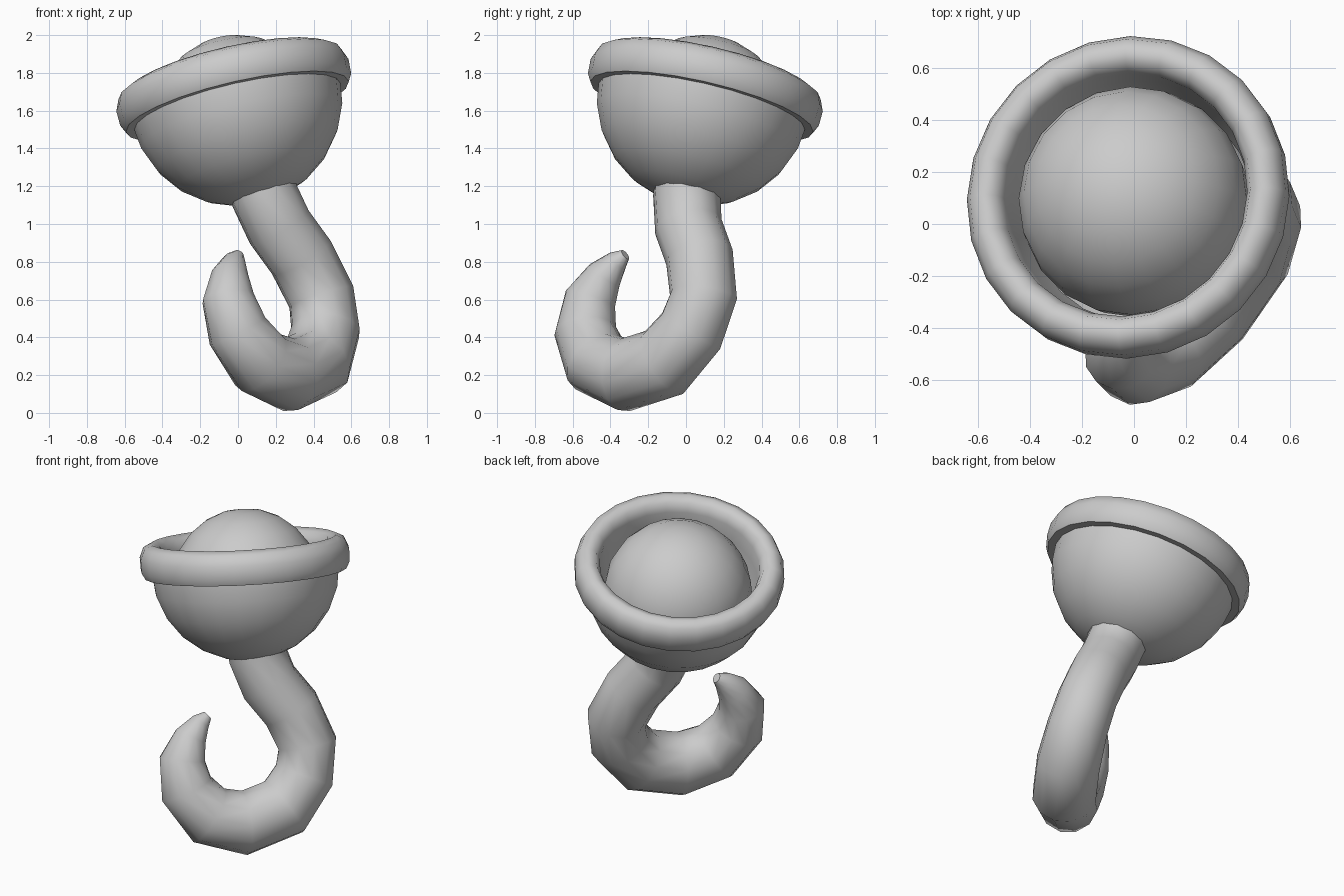
import bpy, bmesh, math
from mathutils import Vector

if "Cube" in bpy.data.objects:
    bpy.data.objects.remove(bpy.data.objects["Cube"])

C = Vector((-0.01, 0.09, 1.65))                 # centre of the bowl mouth
A = Vector((-0.22, 0.22, 0.95)).normalized()    # leaning axis of the whole piece
TILT = Vector((0, 0, 1)).rotation_difference(A)


def make_object(name, rings, closed=False, cap_start=False, cap_end=False, angle=50):
    """Skin a list of equal point rings into a smooth mesh."""
    bm = bmesh.new()
    vr = [[bm.verts.new(p) for p in ring] for ring in rings]
    n = len(vr[0])
    pairs = list(zip(vr, vr[1:])) + ([(vr[-1], vr[0])] if closed else [])
    for a, b in pairs:
        for i in range(n):
            j = (i + 1) % n
            bm.faces.new((a[i], a[j], b[j], b[i]))
    if cap_start:
        bm.faces.new(vr[0][::-1])
    if cap_end:
        bm.faces.new(vr[-1])
    bmesh.ops.recalc_face_normals(bm, faces=bm.faces)
    me = bpy.data.meshes.new(name)
    bm.to_mesh(me)
    bm.free()
    ob = bpy.data.objects.new(name, me)
    bpy.context.collection.objects.link(ob)
    smooth(ob, angle)
    return ob


def smooth(ob, angle):
    bpy.ops.object.select_all(action='DESELECT')
    ob.select_set(True)
    bpy.context.view_layer.objects.active = ob
    bpy.ops.object.shade_smooth_by_angle(angle=math.radians(angle))


def lathe(name, profile, n=24, **kw):
    """Revolve (radius, height) points about the leaning axis."""
    rings = [[C + TILT @ Vector((r * math.cos(k * math.tau / n),
                                 r * math.sin(k * math.tau / n), t))
              for k in range(n)] for r, t in profile]
    return make_object(name, rings, **kw)


# Bowl: a hemispherical cup
R = 0.565
bowl = [(R, 0.03)] + [(R * math.cos(a), -R * math.sin(a) + 0.01)
                      for a in [math.radians(d) for d in (0, 15, 30, 45, 60, 74, 86)]]
lathe("bowl", bowl, cap_end=True)

# Rim: thick rounded band with an inner wall reaching down to the ball
lathe("rim", [(0.55, -0.03), (0.605, -0.03), (0.627, 0.01), (0.63, 0.09),
              (0.605, 0.15), (0.555, 0.175), (0.505, 0.155), (0.48, 0.10),
              (0.475, 0.0), (0.44, -0.18)], closed=True)

# Ball resting in the cup
bpy.ops.mesh.primitive_uv_sphere_add(segments=20, ring_count=12, radius=0.445,
                                     location=(0.0, 0.085, 1.557))
ball = bpy.context.object
ball.name = "ball"
ball.rotation_mode = 'QUATERNION'
ball.rotation_quaternion = TILT
smooth(ball, 50)

# Hook: tapered tube along a path (sideways, along axis, radius)
path = [(0.04, -0.40, 0.20), (0.04, -0.53, 0.18), (0.10, -0.70, 0.18),
        (0.225, -0.87, 0.18), (0.315, -1.09, 0.18), (0.285, -1.28, 0.185),
        (0.15, -1.455, 0.195), (-0.10, -1.525, 0.195), (-0.315, -1.455, 0.185),
        (-0.445, -1.28, 0.165), (-0.46, -1.10, 0.14), (-0.40, -0.97, 0.10),
        (-0.335, -0.89, 0.06), (-0.29, -0.855, 0.03)]
D = Vector((0.64, 0.77, 0)).normalized()
side = D.cross(A).normalized()
pts = [C + Vector((0.01, 0, 0)) + D * s + A * t for s, t, _ in path]
rings = []
for i, p in enumerate(pts):
    tan = (pts[min(i + 1, len(pts) - 1)] - pts[max(i - 1, 0)]).normalized()
    nor = tan.cross(side).normalized()
    r = path[i][2]
    rings.append([p + r * (math.cos(k * math.tau / 12) * nor
                           + math.sin(k * math.tau / 12) * side) for k in range(12)])
make_object("hook", rings, cap_start=True, cap_end=True, angle=60)
